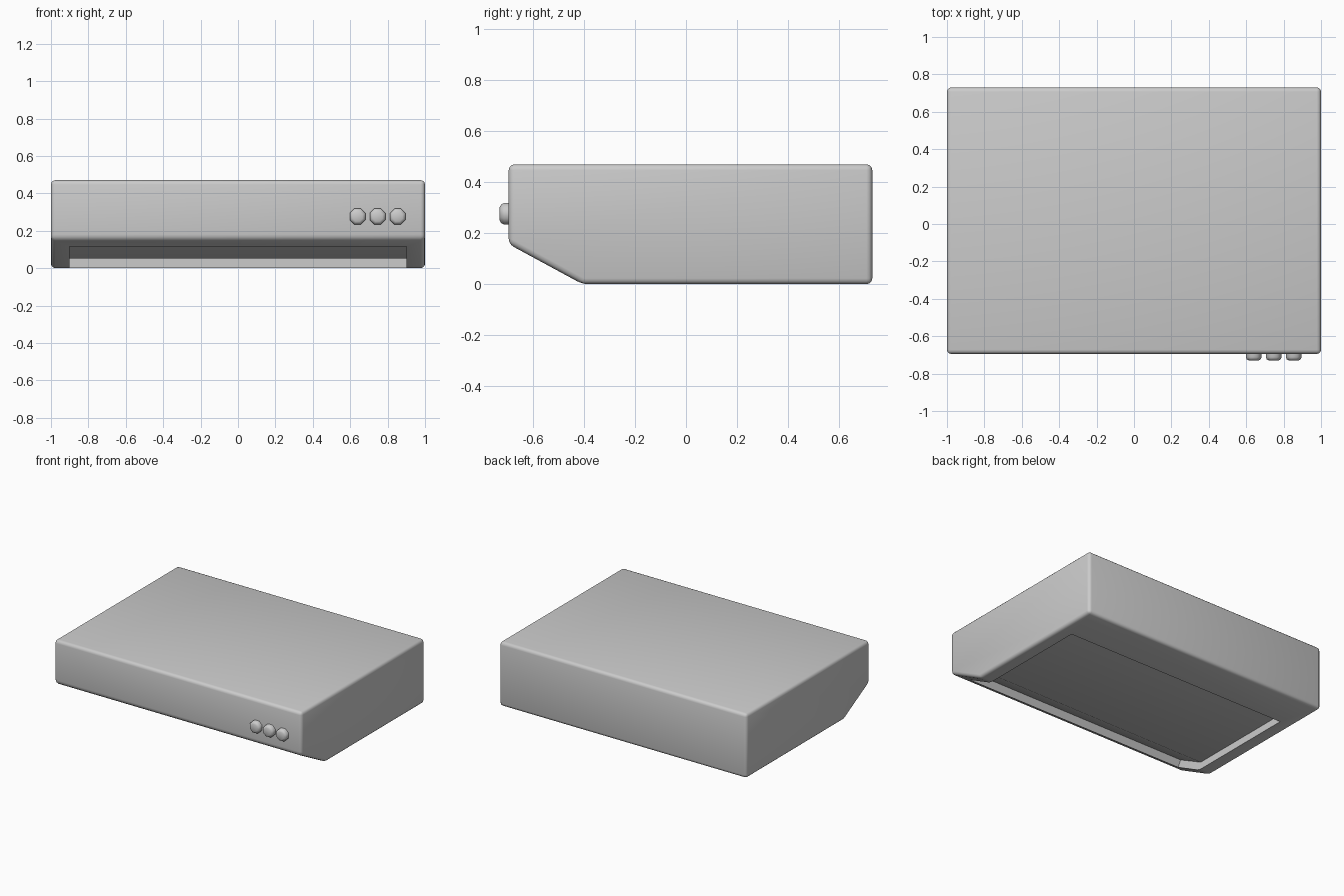
import bpy, bmesh, math

if "Cube" in bpy.data.objects:
    bpy.data.objects.remove(bpy.data.objects["Cube"])


def finish(obj, angle):
    bpy.ops.object.select_all(action='DESELECT')
    obj.select_set(True)
    bpy.context.view_layer.objects.active = obj
    bpy.ops.object.shade_smooth_by_angle(angle=math.radians(angle))


def extrude_profile(name, profile, half_width, bevel=0.0):
    """Closed (y, z) profile extruded symmetrically along x."""
    bm = bmesh.new()
    face = bm.faces.new([bm.verts.new((-half_width, y, z)) for y, z in profile])
    res = bmesh.ops.extrude_face_region(bm, geom=[face])
    for v in res['geom']:
        if isinstance(v, bmesh.types.BMVert):
            v.co.x = half_width
    bmesh.ops.recalc_face_normals(bm, faces=bm.faces[:])
    if bevel:
        bmesh.ops.bevel(bm, geom=bm.edges[:], offset=bevel, segments=3,
                        profile=0.5, affect='EDGES', clamp_overlap=True)
    mesh = bpy.data.meshes.new(name)
    bm.to_mesh(mesh)
    bm.free()
    obj = bpy.data.objects.new(name, mesh)
    bpy.context.collection.objects.link(obj)
    return obj


# Hood body with a sloped lower front
body = extrude_profile("hood_body", [(-0.695, 0.157), (-0.405, 0), (0.73, 0),
                                     (0.73, 0.47), (-0.695, 0.47)], 1.0, 0.023)

# Shallow filter recess following the underside and the slope
cutter = extrude_profile("recess_cutter", [(-0.64, 0.07), (-0.617, 0.117), (-0.593, 0.161),
                                           (-0.387, 0.052), (0.43, 0.052), (0.43, -0.1),
                                           (-0.45, -0.1)], 0.9)
cutter.hide_render = True
cut = body.modifiers.new("recess", 'BOOLEAN')
cut.operation = 'DIFFERENCE'
cut.solver = 'EXACT'
cut.object = cutter
bpy.context.view_layer.objects.active = body
bpy.ops.object.modifier_apply(modifier="recess")
bpy.data.objects.remove(cutter)
finish(body, 31)

# Three eight-sided control knobs with softened fronts
for i, x in enumerate((0.64, 0.747, 0.854)):
    bm = bmesh.new()
    rings = []
    for y, r in ((-0.68, 0.046), (-0.712, 0.046), (-0.724, 0.040), (-0.73, 0.028)):
        rings.append([bm.verts.new((x + r * math.cos(a), y, 0.276 + r * math.sin(a)))
                      for a in [math.pi / 8 + k * math.pi / 4 for k in range(8)]])
    for lower, upper in zip(rings, rings[1:]):
        for k in range(8):
            j = (k + 1) % 8
            bm.faces.new((lower[k], lower[j], upper[j], upper[k]))
    bm.faces.new(rings[-1])
    bm.faces.new(rings[0][::-1])
    bmesh.ops.recalc_face_normals(bm, faces=bm.faces[:])
    mesh = bpy.data.meshes.new(f"knob_{i + 1}")
    bm.to_mesh(mesh)
    bm.free()
    knob = bpy.data.objects.new(f"knob_{i + 1}", mesh)
    bpy.context.collection.objects.link(knob)
    finish(knob, 60)
